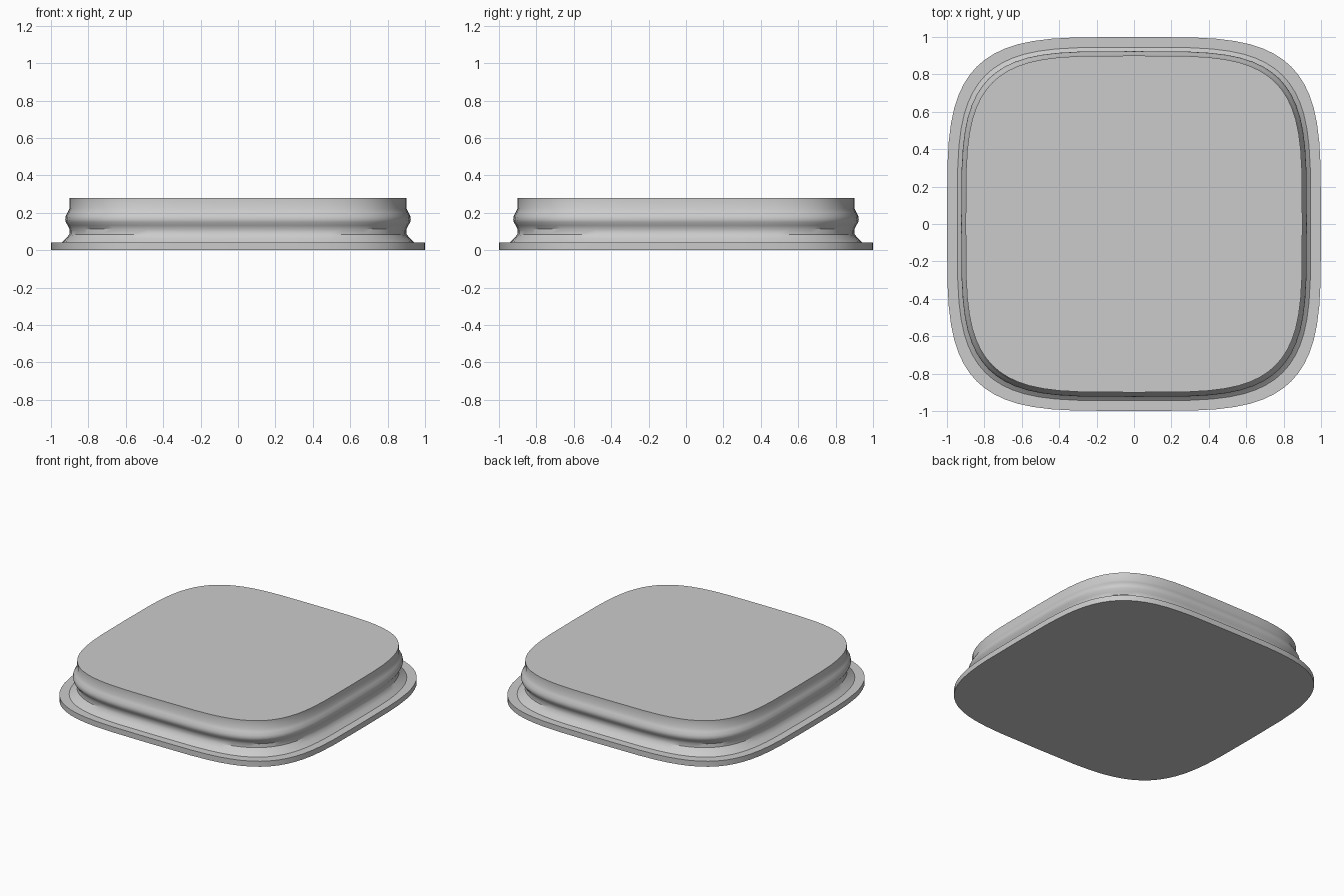
import bpy
import bmesh
import math

cube = bpy.data.objects.get("Cube")
if cube:
    bpy.data.objects.remove(cube, do_unlink=True)

SEGMENTS = 64

stone = bpy.data.materials.new("light grey stone")
stone.use_nodes = True
grey = (0.6, 0.6, 0.6, 1.0)
stone.diffuse_color = grey
stone.node_tree.nodes["Principled BSDF"].inputs["Base Color"].default_value = grey


def rounded_square(radius):
    """Outline of a squircle with the given half width."""
    points = []
    for i in range(SEGMENTS):
        a = 2 * math.pi * i / SEGMENTS
        c, s = math.cos(a), math.sin(a)
        points.append((radius * math.copysign(math.sqrt(abs(c)), c),
                       radius * math.copysign(math.sqrt(abs(s)), s)))
    return points


def moulding(name, profile):
    """Loft a (radius, height) profile around the squircle and cap both ends."""
    bm = bmesh.new()
    rings = [[bm.verts.new((x, y, z)) for x, y in rounded_square(r)] for r, z in profile]
    for low, high in zip(rings, rings[1:]):
        for i in range(SEGMENTS):
            j = (i + 1) % SEGMENTS
            bm.faces.new((low[i], low[j], high[j], high[i]))
    bm.faces.new(rings[0][::-1])
    bm.faces.new(rings[-1])
    mesh = bpy.data.meshes.new(name)
    bm.to_mesh(mesh)
    bm.free()
    mesh.materials.append(stone)
    obj = bpy.data.objects.new(name, mesh)
    bpy.context.collection.objects.link(obj)
    bpy.ops.object.select_all(action="DESELECT")
    obj.select_set(True)
    bpy.context.view_layer.objects.active = obj
    bpy.ops.object.shade_smooth_by_angle(angle=math.radians(35))
    return obj


# Flange, sloped shoulder, neck, rounded bead and straight upper rim
moulding("moulded_base", [
    (1.0, 0), (1.0, 0.04), (0.945, 0.04),
    (0.92, 0.062), (0.902, 0.085),
    (0.9, 0.112), (0.91, 0.132), (0.921, 0.15),
    (0.924, 0.165), (0.921, 0.182), (0.911, 0.203),
    (0.9, 0.223), (0.9, 0.28),
])
